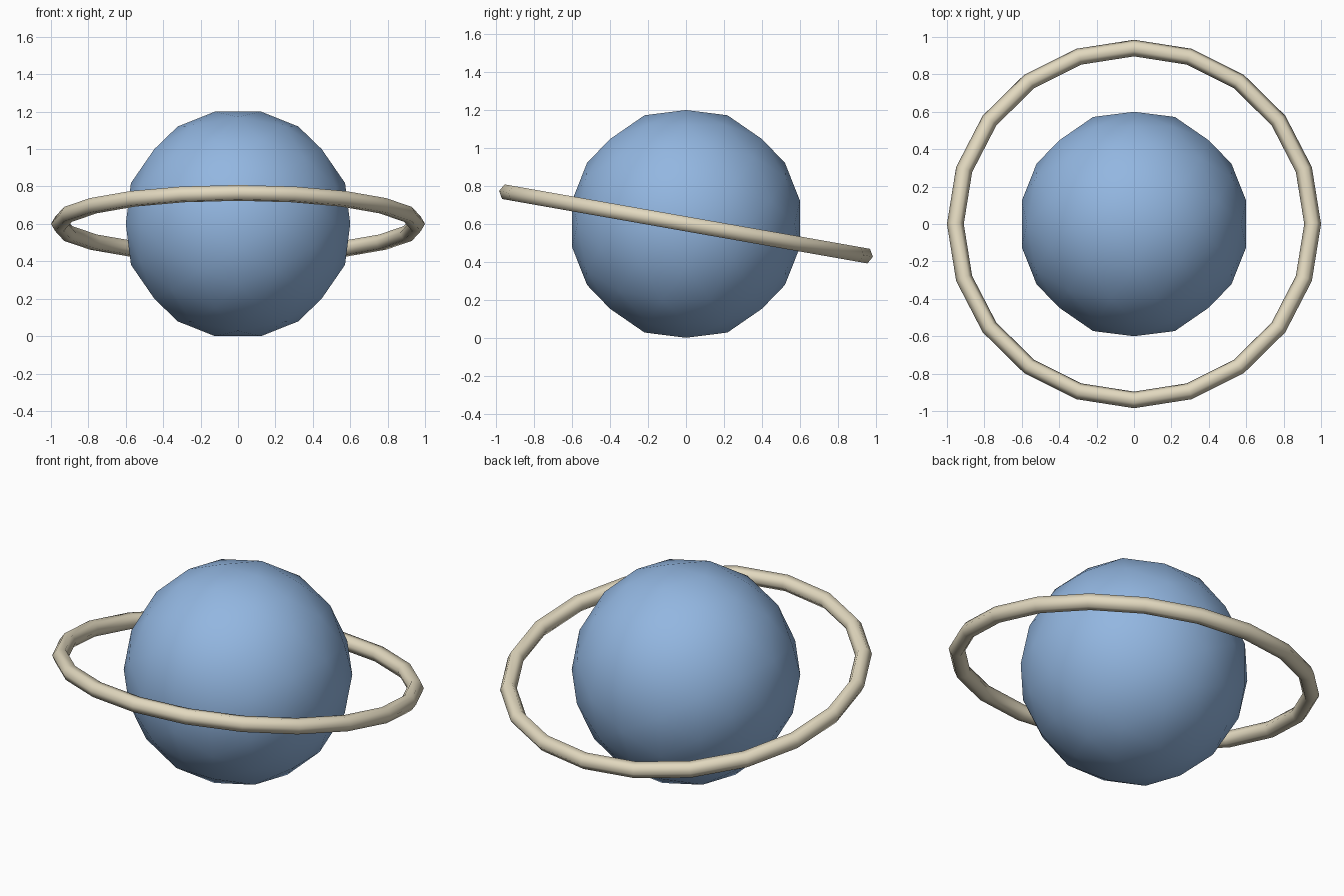
import bpy, bmesh, math
from mathutils import Vector, Matrix
from itertools import combinations

if "Cube" in bpy.data.objects:
    bpy.data.objects.remove(bpy.data.objects["Cube"])

CENTRE = Vector((0, 0, 0.6))


def make_object(name, bm, color):
    bmesh.ops.remove_doubles(bm, verts=bm.verts, dist=1e-4)
    bmesh.ops.recalc_face_normals(bm, faces=bm.faces)
    for f in bm.faces:
        f.smooth = True
    me = bpy.data.meshes.new(name)
    bm.to_mesh(me)
    bm.free()
    mat = bpy.data.materials.new(name + "_colour")
    mat.diffuse_color = color
    mat.use_nodes = True
    mat.node_tree.nodes["Principled BSDF"].inputs["Base Color"].default_value = mat.diffuse_color
    me.materials.append(mat)
    ob = bpy.data.objects.new(name, me)
    ob.location = CENTRE
    bpy.context.collection.objects.link(ob)
    return ob


# Planet: icosahedron with every edge split in three, pushed out to a sphere
R, N, PHI = 0.6126, 3, (1 + math.sqrt(5)) / 2
corners = []
for s in (-1, 1):
    for t in (-1, 1):
        corners += [Vector((s, 0, t * PHI)), Vector((0, s * PHI, t)), Vector((s * PHI, t, 0))]

bm = bmesh.new()
for a, b, c in combinations(corners, 3):
    if max((a - b).length, (b - c).length, (c - a).length) > 2.01:
        continue
    grid = {(i, j): bm.verts.new((a + (b - a) * i / N + (c - a) * j / N).normalized() * R)
            for i in range(N + 1) for j in range(N + 1 - i)}
    for i in range(N):
        for j in range(N - i):
            bm.faces.new((grid[i, j], grid[i + 1, j], grid[i, j + 1]))
            if i + j < N - 1:
                bm.faces.new((grid[i + 1, j], grid[i + 1, j + 1], grid[i, j + 1]))
make_object("planet", bm, (0.29, 0.47, 0.75, 1))

# Ring: 20-segment torus with six-sided tube, raised at the front
MAJOR, MINOR, SEG, SIDES = 0.955, 0.045, 20, 6
bm = bmesh.new()
loops = []
for i in range(SEG):
    turn = Matrix.Rotation(2 * math.pi * i / SEG, 3, 'Z')
    loops.append([bm.verts.new(turn @ Vector((MAJOR + MINOR * math.cos(k * math.tau / SIDES), 0,
                                              MINOR * math.sin(k * math.tau / SIDES))))
                  for k in range(SIDES)])
for i in range(SEG):
    p, q = loops[i], loops[(i + 1) % SEG]
    for k in range(SIDES):
        m = (k + 1) % SIDES
        bm.faces.new((p[k], q[k], q[m], p[m]))
ring = make_object("ring", bm, (0.76, 0.69, 0.52, 1))
ring.rotation_euler.x = math.radians(-10)
